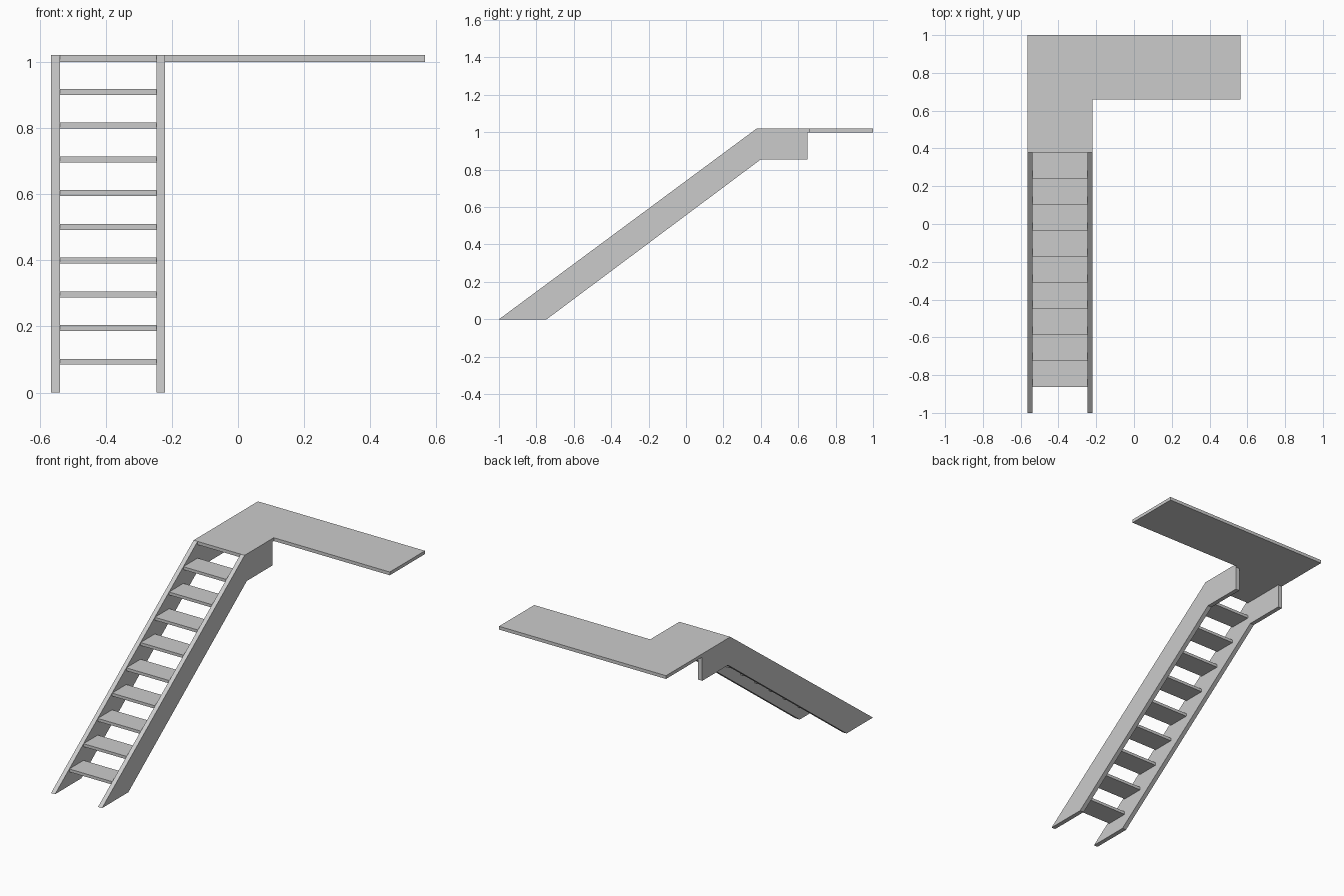
import bpy
import bmesh
from mathutils import Vector

cube = bpy.data.objects.get("Cube")
if cube:
    bpy.data.objects.remove(cube, do_unlink=True)

GREY = (0.6, 0.6, 0.6, 1.0)
mat = bpy.data.materials.new("light_grey")
mat.use_nodes = True
mat.diffuse_color = GREY
mat.node_tree.nodes["Principled BSDF"].inputs["Base Color"].default_value = GREY


def prism(name, outline, offset):
    """Extrude a closed outline of 3D points along an offset vector."""
    bm = bmesh.new()
    face = bm.faces.new([bm.verts.new(p) for p in outline])
    geom = bmesh.ops.extrude_face_region(bm, geom=[face])["geom"]
    moved = [v for v in geom if isinstance(v, bmesh.types.BMVert)]
    bmesh.ops.translate(bm, verts=moved, vec=Vector(offset))
    bmesh.ops.recalc_face_normals(bm, faces=bm.faces)
    mesh = bpy.data.meshes.new(name)
    bm.to_mesh(mesh)
    bm.free()
    mesh.materials.append(mat)
    obj = bpy.data.objects.new(name, mesh)
    bpy.context.collection.objects.link(obj)
    return obj


# Main dimensions
x_out, x_in, x_end = -0.565, -0.22, 0.565
board = 0.027
top, slab = 1.02, 0.02
y_land = 0.378

# Stringers: sloping boards that level out beneath the landing
profile = [(-1, 0), (y_land, top), (y_land, top - slab), (0.65, top - slab),
           (0.65, 0.855), (0.4, 0.855), (-0.745, 0)]
for name, x in (("right_stringer", x_out), ("left_stringer", x_in - board)):
    prism(name, [(x, y, z) for y, z in profile], (board, 0, 0))

# Treads: front edges follow the slope of the stringers
steps = 10
rise = top / steps
run = (y_land + 1) / steps
for i in range(1, steps):
    y, z = -1 + run * i, rise * i
    a, b = x_out + board, x_in - board
    prism(f"tread_{i}", [(a, y, z), (b, y, z), (b, y + run, z), (a, y + run, z)],
          (0, 0, -0.018))

# L-shaped landing
plan = [(x_out, y_land), (x_in, y_land), (x_in, 0.66), (x_end, 0.66),
        (x_end, 1), (x_out, 1)]
prism("landing", [(x, y, top) for x, y in plan], (0, 0, -slab))
